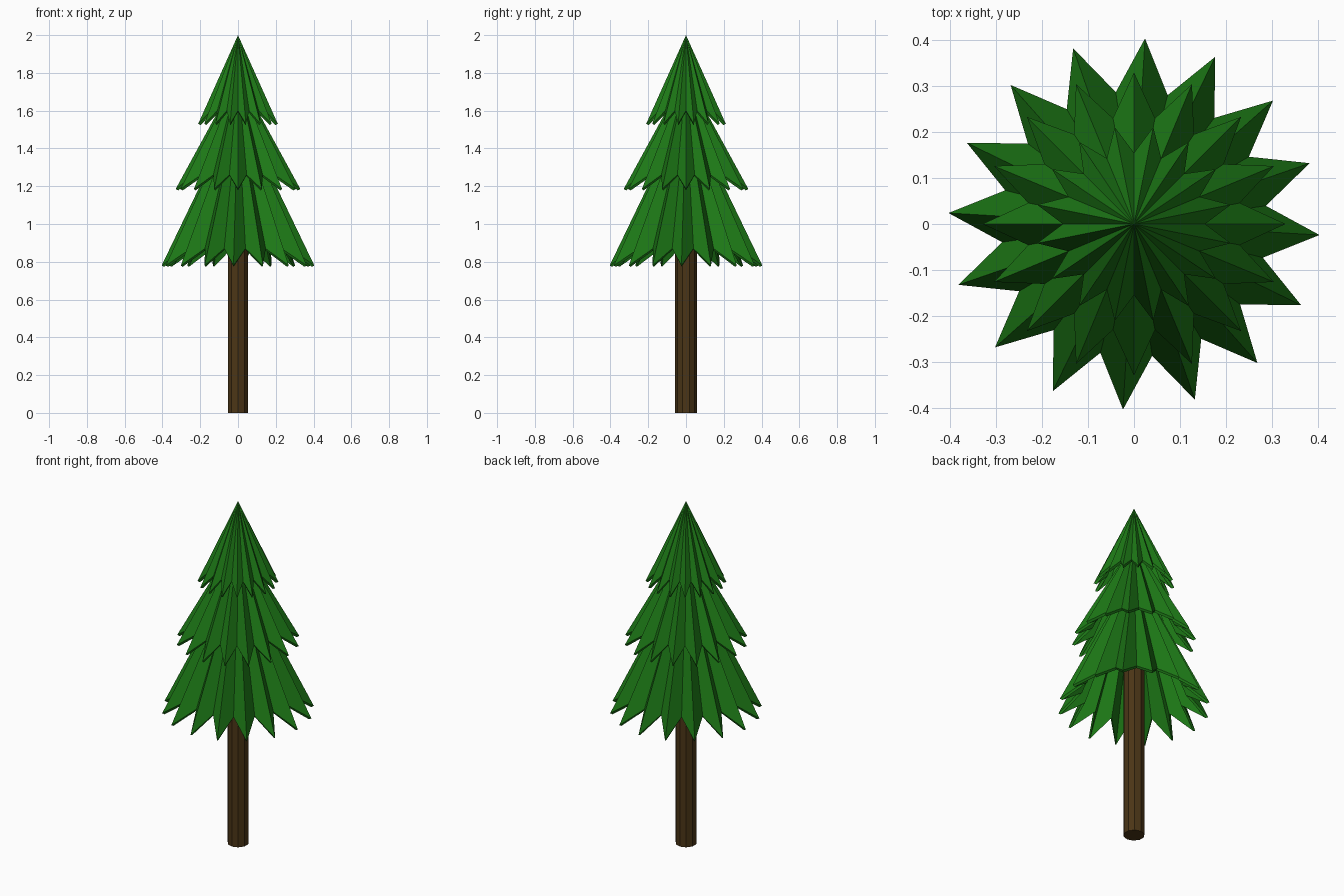
import bpy, bmesh, math

if "Cube" in bpy.data.objects:
    bpy.data.objects.remove(bpy.data.objects["Cube"])

def material(name, rgb):
    m = bpy.data.materials.new(name)
    m.diffuse_color = (*rgb, 1)
    m.use_nodes = True
    m.node_tree.nodes["Principled BSDF"].inputs["Base Color"].default_value = m.diffuse_color
    return m

GREEN = material("needles", (0.012, 0.19, 0.008))
BROWN = material("bark", (0.07, 0.036, 0.008))

def tier(name, apex, tip_r, tip_z, valley_r, valley_z, turn, points=16):
    # star-shaped open cone: ridges run to the tips, creases to the notches
    bm = bmesh.new()
    top = bm.verts.new((0, 0, apex))
    ring = []
    for i in range(points * 2):
        a = math.radians(turn) + math.pi * i / points
        r, z = (tip_r, tip_z) if i % 2 == 0 else (valley_r, valley_z)
        ring.append(bm.verts.new((r * math.cos(a), r * math.sin(a), z)))
    for i, v in enumerate(ring):
        bm.faces.new((top, v, ring[(i + 1) % len(ring)]))
    bm.normal_update()
    me = bpy.data.meshes.new(name)
    bm.to_mesh(me)
    bm.free()
    me.materials.append(GREEN)
    ob = bpy.data.objects.new(name, me)
    bpy.context.collection.objects.link(ob)
    # thin foliage shell
    s = ob.modifiers.new("shell", 'SOLIDIFY')
    s.thickness = 0.015
    s.offset = -1

# Trunk
bpy.ops.mesh.primitive_cylinder_add(vertices=10, radius=0.057, depth=1.63, location=(0, 0, 0.815))
trunk = bpy.context.object
trunk.name = "trunk"
trunk.data.materials.append(BROWN)

# Foliage tiers
tier("lower_branches", 1.62, 0.405, 0.78, 0.29, 0.87, -3.4)
tier("middle_branches", 1.79, 0.33, 1.185, 0.235, 1.26, 0)
tier("top_branches", 2.0, 0.215, 1.53, 0.155, 1.60, 11.25)
